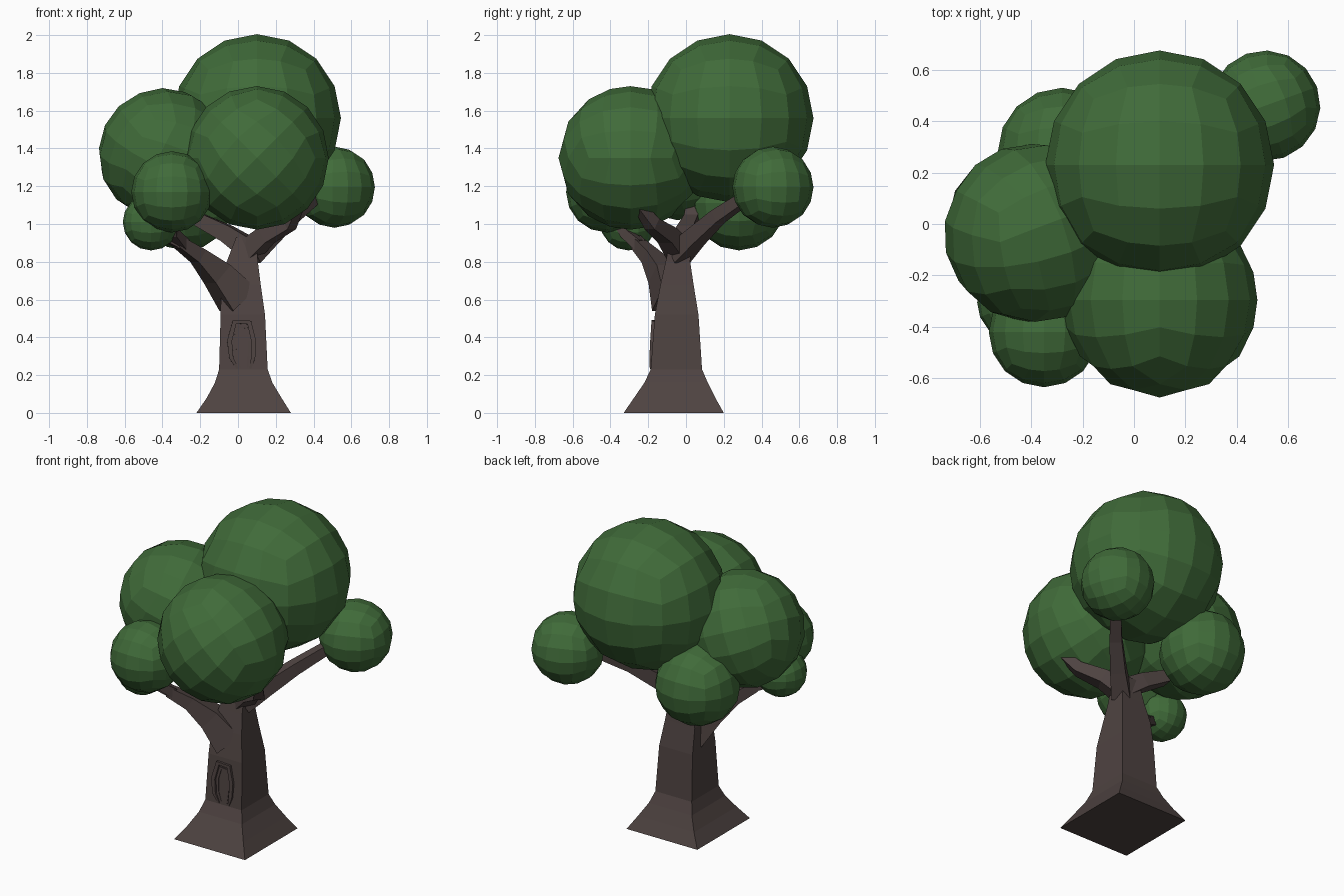
import bpy, bmesh, math
from mathutils import Vector, Euler

if "Cube" in bpy.data.objects:
    bpy.data.objects.remove(bpy.data.objects["Cube"])


def material(name, rgb):
    m = bpy.data.materials.new(name)
    m.diffuse_color = (*rgb, 1)
    m.use_nodes = True
    m.node_tree.nodes["Principled BSDF"].inputs["Base Color"].default_value = m.diffuse_color
    return m


BARK = material("brown bark", (0.077, 0.056, 0.053))
LEAF = material("green leaves", (0.051, 0.147, 0.041))


def finish(name, bm, mat):
    bmesh.ops.recalc_face_normals(bm, faces=bm.faces)
    me = bpy.data.meshes.new(name)
    bm.to_mesh(me)
    bm.free()
    me.materials.append(mat)
    ob = bpy.data.objects.new(name, me)
    bpy.context.collection.objects.link(ob)
    return ob


def loft(name, rings, mat):
    """Skin a list of equal-length point rings and cap both ends."""
    bm = bmesh.new()
    loops = [[bm.verts.new(p) for p in r] for r in rings]
    n = len(loops[0])
    for a, b in zip(loops, loops[1:]):
        for i in range(n):
            j = (i + 1) % n
            bm.faces.new((a[i], a[j], b[j], b[i]))
    bm.faces.new(loops[0])
    bm.faces.new(loops[-1])
    return finish(name, bm, mat)


def branch(name, path, ref=(0, 0, 1)):
    """Four-sided tapering tube; path holds (x, y, z, half_width)."""
    pts = [Vector(p[:3]) for p in path]
    rings = []
    for i, p in enumerate(pts):
        t = (pts[min(i + 1, len(pts) - 1)] - pts[max(i - 1, 0)]).normalized()
        s = t.cross(Vector(ref)).normalized()
        u = s.cross(t)
        w = path[i][3]
        rings.append([p + s * a * w + u * b * w
                      for a, b in ((-1, -1), (1, -1), (1, 1), (-1, 1))])
    return loft(name, rings, BARK)


def leaf_ball(name, centre, radius, turn=(0, 0, 0)):
    """Flat-shaded ball made from a cube with 4 x 4 faces per side."""
    bm = bmesh.new()
    bmesh.ops.create_cube(bm, size=2)
    bmesh.ops.subdivide_edges(bm, edges=bm.edges, cuts=3, use_grid_fill=True)
    rot = Euler([math.radians(a) for a in turn]).to_matrix()
    for v in bm.verts:
        d = Vector([math.tan(c * math.pi / 4) for c in v.co]).normalized()
        v.co = Vector(centre) + rot @ d * radius
    return finish(name, bm, LEAF)


# Trunk: flared square column (z, x0, x1, y0, y1)
trunk = [(0, -.22, .28, -.33, .20), (.08, -.165, .23, -.275, .155),
         (.16, -.122, .182, -.22, .115), (.23, -.10, .157, -.187, .085),
         (.52, -.092, .143, -.165, .066), (.68, -.09, .12, -.135, .04),
         (.80, -.06, .105, -.108, .022), (.93, -.01, .10, -.08, .03)]
loft("trunk", [[(x0, y0, z), (x1, y0, z), (x1, y1, z), (x0, y1, z)]
               for z, x0, x1, y0, y1 in trunk], BARK)

# Branches
branch("front_left_branch", [(.0, -.07, .60, .09), (-.11, -.12, .735, .065),
                             (-.21, -.19, .83, .04), (-.31, -.26, .90, .03)])
branch("front_left_twig", [(-.29, -.245, .89, .03), (-.34, -.32, .95, .025), (-.35, -.38, 1.04, .02)])
branch("outer_left_twig", [(-.29, -.245, .89, .028), (-.38, -.28, .93, .025), (-.46, -.31, .98, .02)])
branch("back_right_branch", [(.06, -.04, .84, .055), (.16, .05, .93, .045),
                             (.28, .17, 1.04, .036), (.44, .36, 1.17, .028)])
branch("front_right_branch", [(.06, -.04, .86, .055), (.15, -.10, .94, .045),
                              (.27, -.18, 1.00, .034), (.32, -.25, 1.10, .024)])
branch("left_branch", [(.06, -.04, .87, .055), (-.06, .0, .95, .045),
                       (-.20, .03, 1.02, .037), (-.30, .04, 1.14, .03)])

# Knot hole: raised arched rim with an open lower end
rim = [(-.002, .235, .005), (-.035, .29, .011), (-.045, .38, .013), (-.018, .483, .013),
       (.06, .478, .013), (.083, .38, .013), (.08, .29, .011), (.065, .235, .005)]
branch("knot_rim", [(x, -.187 + (z - .23) * .07, z, w) for x, z, w in rim], (0, -1, 0))
inner = [(.012, .24, .004), (-.012, .30, .006), (-.02, .38, .007), (.0, .455, .007),
         (.045, .452, .007), (.06, .38, .007), (.055, .30, .006), (.05, .24, .004)]
branch("knot_inner_rim", [(x, -.184 + (z - .23) * .07, z, w) for x, z, w in inner], (0, -1, 0))

# Foliage
leaf_ball("crown_leaves", (.10, .23, 1.56), .445)
leaf_ball("front_leaves", (.10, -.295, 1.35), .38, (0, 45, 0))
leaf_ball("left_leaves", (-.39, -.035, 1.37), .35, (20, 20, 20))
leaf_ball("front_left_leaves", (-.35, -.42, 1.17), .215)
leaf_ball("low_left_leaves", (-.46, -.305, 1.01), .15)
leaf_ball("back_left_leaves", (-.28, .28, 1.11), .25)
leaf_ball("right_leaves", (.51, .46, 1.195), .215, (0, 0, 20))
